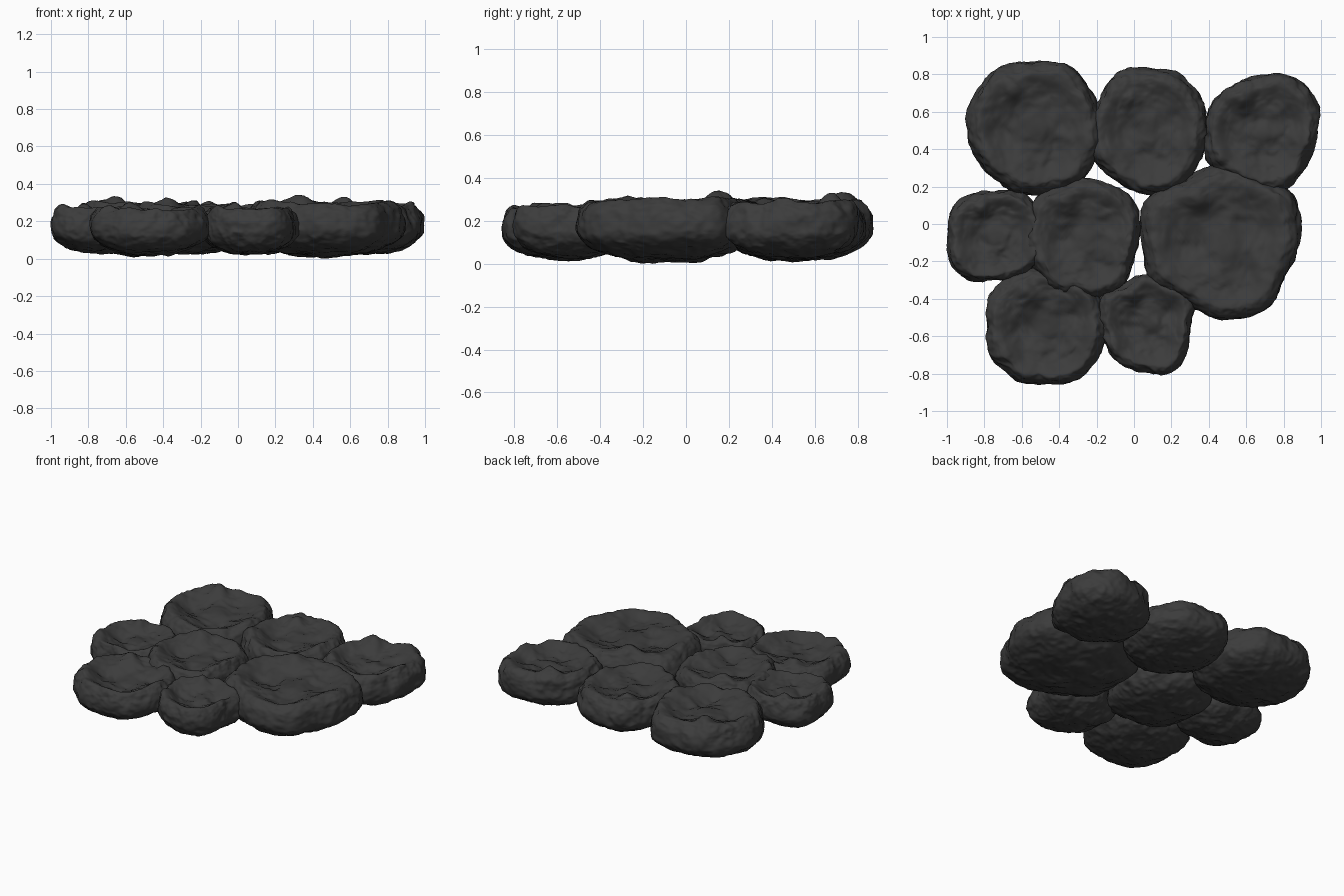
import bpy, bmesh, math
from mathutils import Vector, noise

if "Cube" in bpy.data.objects:
    bpy.data.objects.remove(bpy.data.objects["Cube"])

# dark rock material
rock = bpy.data.materials.new("dark_rock")
rock.diffuse_color = (0.045, 0.045, 0.045, 1)
rock.use_nodes = True
rock.node_tree.nodes["Principled BSDF"].inputs["Base Color"].default_value = rock.diffuse_color

# name: centre x, y, rim height, base height, outline radii every 30 degrees
STONES = {
    "stone_back_left": (-.53, .51, .295, .01,
        (.36, .36, .38, .355, .375, .37, .365, .35, .35, .355, .36, .37)),
    "stone_back_middle": (.075, .497, .285, .02,
        (.31, .34, .345, .34, .35, .315, .315, .325, .315, .345, .335, .32)),
    "stone_back_right": (.68, .49, .29, .02,
        (.305, .345, .34, .305, .30, .31, .305, .32, .29, .315, .325, .30)),
    "stone_mid_left": (-.735, -.065, .27, .03,
        (.26, .27, .27, .25, .26, .28, .265, .285, .28, .24, .25, .26)),
    "stone_mid": (-.262, -.064, .285, .02,
        (.30, .32, .31, .305, .31, .335, .32, .325, .345, .325, .345, .30)),
    "stone_large": (.465, -.096, .30, .005,
        (.42, .457, .415, .42, .385, .457, .42, .43, .38, .41, .435, .395)),
    "stone_front_left": (-.47, -.55, .265, .015,
        (.31, .32, .32, .31, .335, .345, .315, .33, .325, .31, .33, .325)),
    "stone_front_middle": (.07, -.53, .265, .02,
        (.24, .28, .25, .265, .245, .285, .26, .255, .26, .265, .29, .255)),
}

# bumps and hollows of the top face: x, y (of radius), spread, height
FEATURES = [(.25, -.5, .27, -.03), (.45, .2, .2, -.02), (-.45, -.05, .22, -.02),
            (-.3, .55, .17, .05), (.05, -.02, .2, .015), (.8, -.15, .2, .015),
            (-.7, -.4, .2, .02), (.5, .7, .2, .01)]


def outline(radii, angle):
    """Smooth closed interpolation of the outline radii."""
    n = len(radii)
    f = (angle / math.tau % 1.0) * n
    i, t = int(f), f - int(f)
    a, b, c, d = (radii[(i + k) % n] for k in (-1, 0, 1, 2))
    return b + .5 * t * (c - a + t * (2*a - 5*b + 4*c - d + t * (3*(b - c) + d - a)))


def make_stone(name, cx, cy, top, base, radii, seed):
    bm = bmesh.new()
    bmesh.ops.create_icosphere(bm, subdivisions=6, radius=1)
    mid = .16
    size = sum(radii) / len(radii)
    for v in bm.verts:
        p = v.co.normalized()
        u = math.hypot(p.x, p.y)
        ang = math.atan2(p.y, p.x)
        k = u ** (.8 - .14 * min(1, p.z * 3) if p.z > 0 else .8 + .14 * min(1, -p.z * 3))
        r = outline(radii, ang) * k
        x, y = r * math.cos(ang), r * math.sin(ang)
        h = abs(p.z) ** .9
        crag = 0
        if p.z > 0:
            # raised rim around a dished, pitted top face
            s1 = 1 - (1 - min(1, h * 1.05)) ** 1.6
            z = mid + (top - mid) * s1
            z += .014 * math.exp(-((k - .82) / .14) ** 2)
            z -= .055 * max(0, 1 - (k / .85) ** 2)
            px, py = x / size, y / size
            for fx, fy, s, a in FEATURES:
                d2 = (px - fx) ** 2 + (py - fy) ** 2
                z += a * min(1, h * 1.3) * math.exp(-d2 / (s * s)) * (.4 + .6 * size / .35)
            crag = min(1, h * 1.3)
        else:
            z = mid - (mid - base) * h
        # coarse lumps and fine craggy grain
        q = Vector((x, y, z)) + Vector((seed * 3.7, seed * 1.3, 0))
        n1 = noise.fractal(q * 7, .9, 2.0, 4)
        n2 = 1 - abs(noise.noise(q * 16)) * 2
        amp = (.013 + .010 * crag) * n1 + .006 * (n2 - .6)
        v.co = Vector((cx + x, cy + y, z)) + p * amp
    mesh = bpy.data.meshes.new(name)
    bm.to_mesh(mesh)
    bm.free()
    mesh.materials.append(rock)
    for f in mesh.polygons:
        f.use_smooth = True
    ob = bpy.data.objects.new(name, mesh)
    bpy.context.collection.objects.link(ob)
    return ob


stones = [make_stone(n, *d, i + 1) for i, (n, d) in enumerate(STONES.items())]

# stand the group on the ground
low = min(v.co.z for o in stones for v in o.data.vertices)
for o in stones:
    for v in o.data.vertices:
        v.co.z -= low
